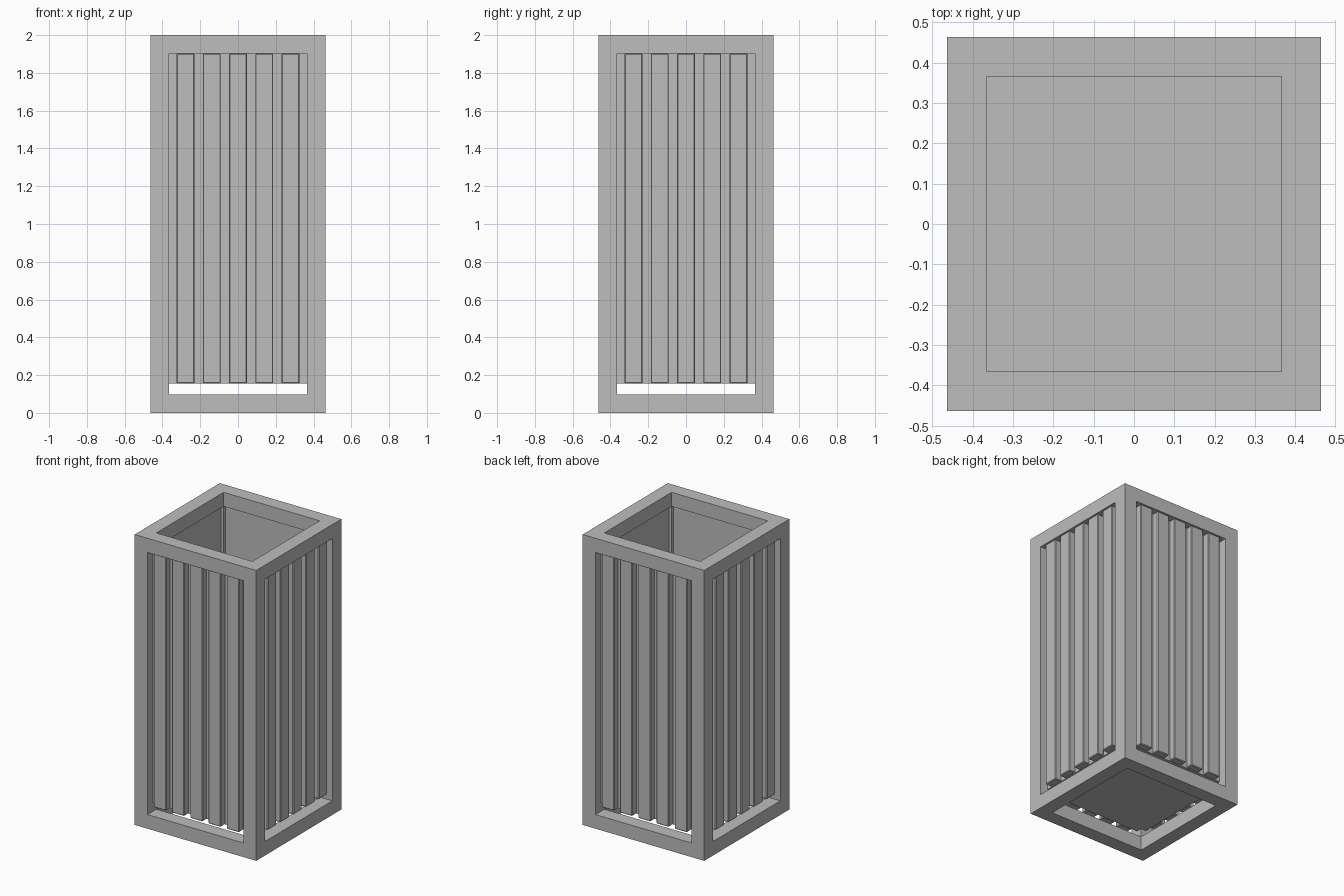
import bpy
import math
from mathutils import Matrix

if "Cube" in bpy.data.objects:
    bpy.data.objects.remove(bpy.data.objects["Cube"], do_unlink=True)

HALF = 0.463             # outer half width
BAR = 0.097              # frame bar thickness
HEIGHT = 2.0
OPEN = HALF - BAR        # half width of the openings
FLOOR = 0.155            # underside of the liner
LINER = 0.405            # outer half width of the liner
WALL = 0.02
TOP = HEIGHT - BAR

grey = bpy.data.materials.new("plain grey")
grey.use_nodes = True
colour = (0.51, 0.51, 0.51, 1)
grey.diffuse_color = colour
grey.node_tree.nodes["Principled BSDF"].inputs["Base Color"].default_value = colour


def box(name, low, high):
    """Axis-aligned box between two corners."""
    bpy.ops.mesh.primitive_cube_add(size=1)
    ob = bpy.context.object
    ob.name = name
    size = [b - a for a, b in zip(low, high)]
    centre = [(a + b) / 2 for a, b in zip(low, high)]
    ob.data.transform(Matrix.Translation(centre) @ Matrix.Diagonal((*size, 1)))
    ob.data.materials.append(grey)
    return ob


def cut(ob, low, high):
    """Cut a box-shaped opening and discard the cutter."""
    cutter = box("cutter", low, high)
    cutter.hide_render = True
    mod = ob.modifiers.new("opening", 'BOOLEAN')
    mod.operation = 'DIFFERENCE'
    mod.solver = 'EXACT'
    mod.object = cutter
    bpy.context.view_layer.objects.active = ob
    bpy.ops.object.modifier_apply(modifier=mod.name)
    bpy.data.objects.remove(cutter, do_unlink=True)


# Square outer frame, opened along all three axes
frame = box("frame", (-HALF, -HALF, 0), (HALF, HALF, HEIGHT))
cut(frame, (-OPEN, -OPEN, -1), (OPEN, OPEN, HEIGHT + 1))
cut(frame, (-1, -OPEN, BAR), (1, OPEN, TOP))
cut(frame, (-OPEN, -1, BAR), (OPEN, 1, TOP))

# Open-topped inner liner
liner = box("liner", (-LINER, -LINER, FLOOR), (LINER, LINER, TOP))
inner = LINER - WALL
cut(liner, (-inner, -inner, FLOOR + WALL), (inner, inner, HEIGHT + 1))

# Five upright slats on each of the four sides
SLAT, PITCH, FACE = 0.095, 0.139, 0.455
for side, label in enumerate(("front", "left", "back", "right")):
    turn = Matrix.Rotation(side * math.pi / 2, 4, 'Z')
    for i in range(5):
        x = (i - 2) * PITCH
        slat = box(f"{label}_slat_{i + 1}", (x - SLAT / 2, -FACE, FLOOR),
                   (x + SLAT / 2, -LINER, TOP))
        slat.data.transform(turn)
        bevel = slat.modifiers.new("edge", 'BEVEL')
        bevel.width = 0.005
        bevel.segments = 1
